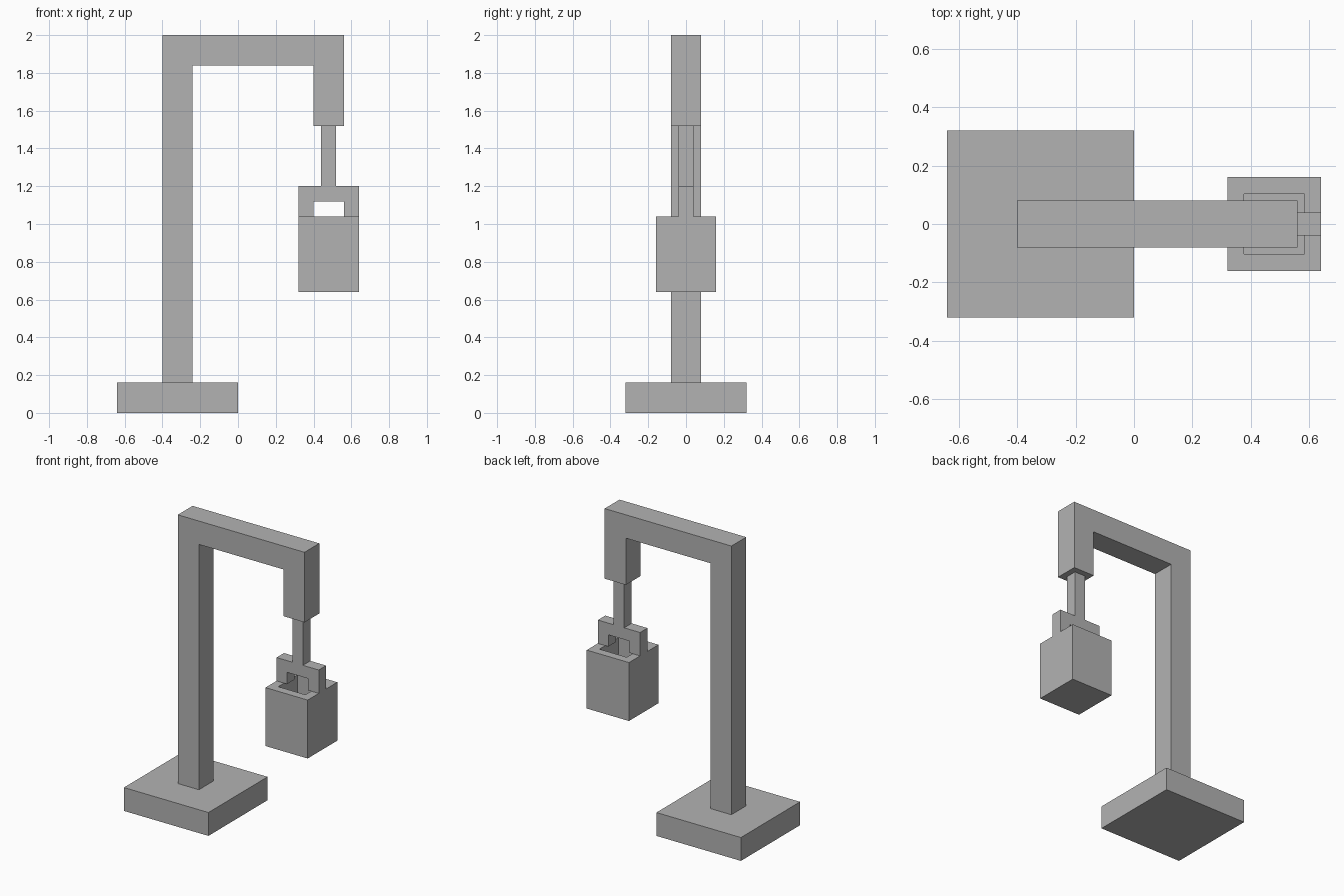
import bpy
import bmesh
from mathutils import Matrix, Vector

default_cube = bpy.data.objects.get("Cube")
if default_cube:
    bpy.data.objects.remove(default_cube, do_unlink=True)

U = 0.08  # every part sits on this module

grey = bpy.data.materials.new("plain grey")
grey.use_nodes = True
colour = (0.45, 0.45, 0.45, 1)
grey.diffuse_color = colour
grey.node_tree.nodes["Principled BSDF"].inputs["Base Color"].default_value = colour


def finish(name, bm):
    bmesh.ops.recalc_face_normals(bm, faces=bm.faces)
    mesh = bpy.data.meshes.new(name)
    bm.to_mesh(mesh)
    bm.free()
    mesh.materials.append(grey)
    obj = bpy.data.objects.new(name, mesh)
    bpy.context.collection.objects.link(obj)
    return obj


def box(x0, x1, half_depth, z0, z1):
    """Box given by its limits in modules."""
    bm = bmesh.new()
    centre = Vector(((x0 + x1) / 2, 0, (z0 + z1) / 2)) * U
    size = Vector((x1 - x0, 2 * half_depth, z1 - z0)) * U
    bmesh.ops.create_cube(bm, size=1, matrix=Matrix.LocRotScale(centre, None, size))
    return bm


def slab(name, profile, half_depth):
    """Front outline in modules, extruded evenly to front and back."""
    bm = bmesh.new()
    verts = [bm.verts.new((x * U, -half_depth * U, z * U)) for x, z in profile]
    face = bm.faces.new(verts)
    out = bmesh.ops.extrude_face_region(bm, geom=[face])
    moved = [v for v in out["geom"] if isinstance(v, bmesh.types.BMVert)]
    bmesh.ops.translate(bm, verts=moved, vec=(0, 2 * half_depth * U, 0))
    return finish(name, bm)


# Square foot
finish("base", box(-8, 0, 4, 0, 2))

# Post, top arm and short drop in one bent beam
slab("post_and_arm", [(-5, 2), (-3, 2), (-3, 23), (5, 23), (5, 19),
                      (7, 19), (7, 25), (-5, 25)], 1)

# Hanging rod that widens into the bucket handle
half = [(2, 13), (2, 15), (0.5, 15), (0.5, 19)]
inner = [(1, 14), (1, 13)]
outline = half + [(-x, z) for x, z in reversed(half)]
outline += [(-x, z) for x, z in reversed(inner)] + inner
slab("rod_and_handle", [(6 + x, z) for x, z in outline], 0.5)

# Open bucket: inset the top face and push it down
bm = box(4, 8, 2, 8, 13)
top = max(bm.faces, key=lambda f: f.calc_center_median().z)
bmesh.ops.inset_region(bm, faces=[top], thickness=U)
well = bmesh.ops.extrude_face_region(bm, geom=[top])
floor_verts = [v for v in well["geom"] if isinstance(v, bmesh.types.BMVert)]
bmesh.ops.translate(bm, verts=floor_verts, vec=(0, 0, -4 * U))
if top.is_valid:
    bmesh.ops.delete(bm, geom=[top], context="FACES_ONLY")
finish("bucket", bm)
